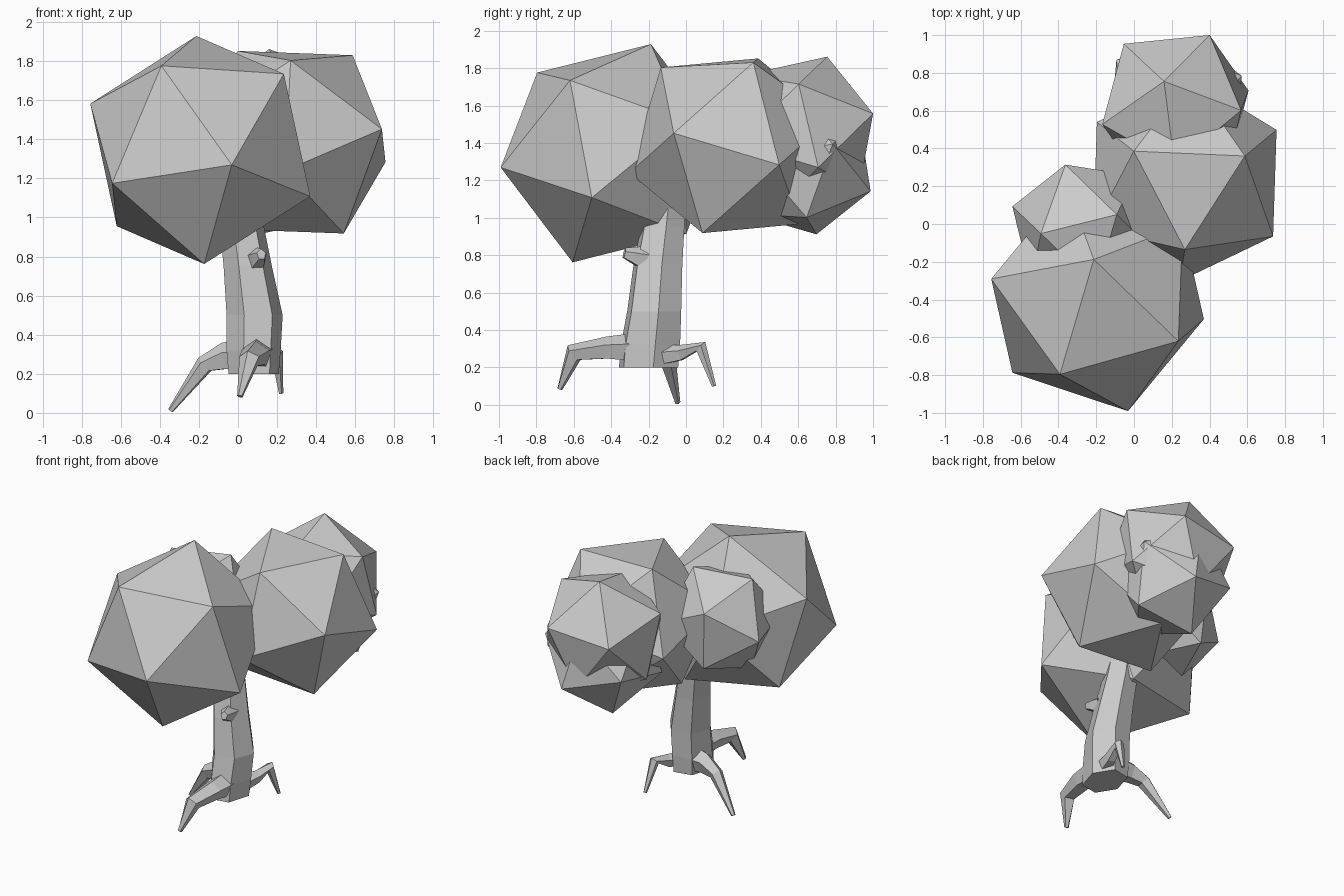
import bpy, bmesh, math
from mathutils import Vector, Matrix

if "Cube" in bpy.data.objects:
    bpy.data.objects.remove(bpy.data.objects["Cube"])


def finish(name, bm):
    bmesh.ops.recalc_face_normals(bm, faces=bm.faces)
    me = bpy.data.meshes.new(name)
    bm.to_mesh(me)
    bm.free()
    ob = bpy.data.objects.new(name, me)
    bpy.context.collection.objects.link(ob)
    return ob


def foliage(name, centre, radius, pole, side):
    """Icosahedron with one corner towards pole and a neighbour towards side."""
    z = Vector(pole).normalized()
    s = Vector(side)
    x = (s - z * s.dot(z)).normalized()
    y = z.cross(x)
    rot = Matrix((x, y, z)).transposed().to_4x4()
    bm = bmesh.new()
    bmesh.ops.create_icosphere(bm, subdivisions=1, radius=radius,
                               matrix=Matrix.Translation(centre) @ rot)
    return finish(name, bm)


def loft(name, rings):
    """Skin a list of equal-length point rings and cap both ends."""
    bm = bmesh.new()
    vs = [[bm.verts.new(p) for p in r] for r in rings]
    n = len(rings[0])
    for a, b in zip(vs, vs[1:]):
        for i in range(n):
            j = (i + 1) % n
            bm.faces.new((a[i], a[j], b[j], b[i]))
    bm.faces.new(vs[0][::-1])
    bm.faces.new(vs[-1])
    return finish(name, bm)


def tube(name, path, sides=5):
    """Tapered limb along (x, y, z, half width, half height) stations."""
    pts = [Vector(p[:3]) for p in path]
    rings = []
    for i, p in enumerate(path):
        t = (pts[min(i + 1, len(pts) - 1)] - pts[max(i - 1, 0)]).normalized()
        w = t.cross(Vector((0, 0, 1))).normalized()
        h = w.cross(t)
        rings.append([pts[i] + w * p[3] * math.sin(a) + h * p[4] * math.cos(a)
                      for a in (2 * math.pi * k / sides for k in range(sides))])
    return loft(name, rings)


# Leaf clumps
foliage("foliage_front", (-.193, -.397, 1.345), .62, (-.02, .21, .585), (-.2, -.4, .435))
foliage("foliage_right", (.27, .237, 1.385), .56, (-.27, .148, .465), (.315, .123, .445))
foliage("foliage_back_upper", (.219, .617, 1.451), .437, (-.06, .138, .41), (.18, .383, .11))
foliage("foliage_back_lower", (.22, .62, 1.285), .402, (-.13, .08, -.385), (.075, .37, -.155))
foliage("foliage_left", (-.27, -.026, 1.423), .394, (-.22, -.024, .32), (.18, .076, .34))

# Trunk: centre x, y, z, half width x, half depth y
stations = [
    (.08, -.20, .20, .13, .17),
    (.08, -.19, .32, .14, .17),
    (.085, -.17, .50, .145, .155),
    (.05, -.15, .75, .125, .14),
    (.02, -.125, .95, .115, .125),
    (.01, -.11, 1.08, .105, .115),
]
loft("trunk", [[(x + rx * math.cos(a), y + ry * math.sin(a), z)
                for a in (math.pi / 3 * k + .15 for k in range(6))]
               for x, y, z, rx, ry in stations])

# Roots
tube("root_front", [(.10, -.22, .30, .09, .09), (.09, -.42, .30, .075, .065),
                    (.06, -.60, .275, .055, .055), (.01, -.675, .085, .015, .015)])
tube("root_left", [(.05, -.14, .29, .09, .09), (-.07, -.12, .285, .06, .075),
                   (-.17, -.10, .245, .045, .05), (-.345, -.045, .012, .015, .015)])
tube("root_back", [(.13, -.15, .26, .06, .06), (.17, -.03, .275, .04, .045),
                   (.195, .08, .31, .035, .035), (.22, .15, .10, .012, .012)])

# Broken branch stub on the front of the trunk
tube("branch_stub", [(.09, -.22, .78, .06, .07), (.11, -.29, .80, .04, .045),
                     (.12, -.33, .81, .025, .03)])
